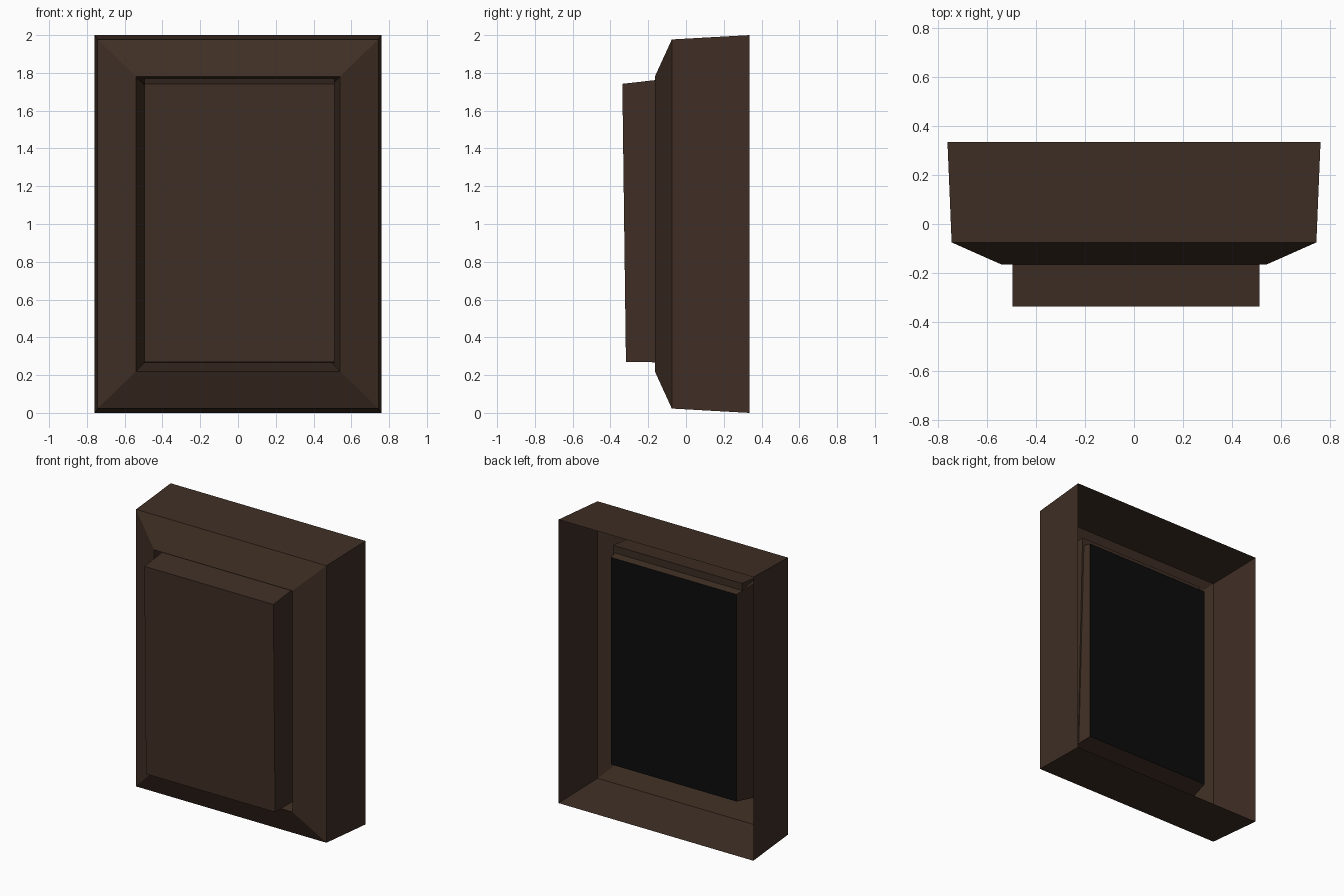
import bpy, bmesh

if "Cube" in bpy.data.objects:
    bpy.data.objects.remove(bpy.data.objects["Cube"])


def material(name, rgb):
    m = bpy.data.materials.new(name)
    m.diffuse_color = (*rgb, 1)
    m.use_nodes = True
    m.node_tree.nodes["Principled BSDF"].inputs["Base Color"].default_value = m.diffuse_color
    return m


brown = material("dark_brown", (0.050, 0.028, 0.018))
black = material("near_black", (0.0035, 0.0035, 0.0035))


def ring(x0, x1, z0, z1, y_low, y_top=None):
    """Rectangular loop, counter-clockwise seen from the front."""
    y_top = y_low if y_top is None else y_top
    return [(x0, y_low, z0), (x1, y_low, z0), (x1, y_top, z1), (x0, y_top, z1)]


def loft(name, rings, mat, cap_first=False, cap_last=False):
    """Bridge successive rectangular loops with flat quads."""
    bm = bmesh.new()
    loops = [[bm.verts.new(p) for p in r] for r in rings]
    for a, b in zip(loops, loops[1:]):
        for i in range(4):
            j = (i + 1) % 4
            bm.faces.new((a[i], a[j], b[j], b[i]))
    if cap_first:
        bm.faces.new(loops[0][::-1])
    if cap_last:
        bm.faces.new(loops[-1])
    mesh = bpy.data.meshes.new(name)
    bm.to_mesh(mesh)
    bm.free()
    mesh.materials.append(mat)
    ob = bpy.data.objects.new(name, mesh)
    bpy.context.collection.objects.link(ob)
    return ob


# Open-backed casing: tapered sides, sloped front border, inward recess
recess_back = ring(-0.49, 0.49, 0.27, 1.73, 0.137)
loft("casing", [
    ring(-0.76, 0.76, 0.0, 2.0, 0.335),
    ring(-0.743, 0.743, 0.023, 1.977, -0.075),
    ring(-0.54, 0.54, 0.22, 1.78, -0.165),
    recess_back,
], brown)

# Dark plate closing the recess
loft("recess_back_plate", [recess_back], black, cap_last=True)

# Slightly skewed panel block standing in the recess
loft("front_panel", [
    ring(-0.495, 0.512, 0.265, 1.79, 0.04, 0.085),
    ring(-0.495, 0.512, 0.27, 1.742, -0.318, -0.337),
], brown, cap_first=True, cap_last=True)
